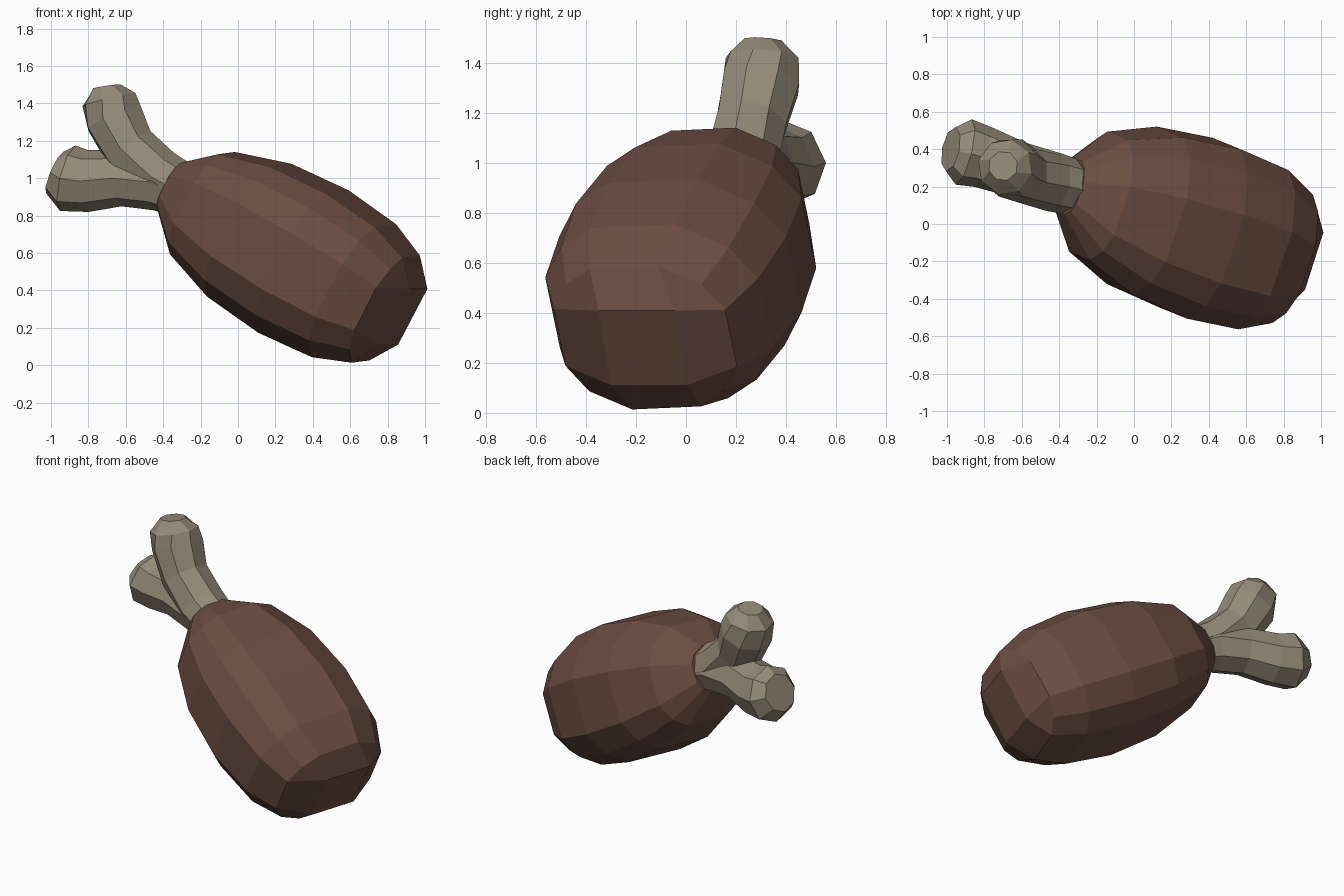
import bpy, bmesh, math
from mathutils import Vector

if "Cube" in bpy.data.objects:
    bpy.data.objects.remove(bpy.data.objects["Cube"])

def material(name, rgb):
    m = bpy.data.materials.new(name)
    m.diffuse_color = (*rgb, 1)
    m.use_nodes = True
    m.node_tree.nodes["Principled BSDF"].inputs["Base Color"].default_value = m.diffuse_color
    return m

def frame(d):
    """Sideways and upward directions of a cross-section facing along d."""
    s = d.cross(Vector((0, 0, 1))).normalized()
    return s, s.cross(d).normalized()

def loft(bm, stations, angles, full=0.0, skew=0.0):
    """Rings from (centre, direction, side radius, up radius), joined by quads.
    full and skew push the diagonals of the section outwards."""
    rings = []
    for c, d, rs, ru in stations:
        s, u = frame(d)
        ring = []
        for a in map(math.radians, angles):
            k = 1 + full * abs(math.sin(2 * a)) + skew * math.sin(2 * a)
            ring.append(bm.verts.new(c + s * rs * k * math.cos(a) + u * ru * k * math.sin(a)))
        rings.append(ring)
    n = len(angles)
    for a, b in zip(rings, rings[1:]):
        for i in range(n):
            bm.faces.new((a[i], a[(i + 1) % n], b[(i + 1) % n], b[i]))
    bm.faces.new(rings[0])
    return rings

def finish(bm, name, mat):
    bmesh.ops.recalc_face_normals(bm, faces=bm.faces[:])
    me = bpy.data.meshes.new(name)
    bm.to_mesh(me)
    bm.free()
    me.materials.append(mat)
    ob = bpy.data.objects.new(name, me)
    bpy.context.collection.objects.link(ob)
    return ob

# Meat: tapered twelve-sided body along a sloping axis
axis = Vector((1, -0.32, -0.578)).normalized()
def on_axis(x):
    return Vector((x, 0.09 - 0.32 * x, 0.757 - 0.578 * x))

profile = [(-0.35, 0.155, 0.15), (-0.19, 0.35, 0.32), (0.06, 0.46, 0.415),
           (0.35, 0.495, 0.445), (0.62, 0.465, 0.415), (0.79, 0.375, 0.335)]
bm = bmesh.new()
angles = [22, 43, 62, 106, 135, 158, 202, 223, 242, 286, 315, 338]
ring = loft(bm, [(on_axis(x), axis, rs, ru) for x, rs, ru in profile],
            angles, 0.05, 0.02)[-1]

# Meat end: three by three grid of faces
s, u = frame(axis)
c = on_axis(0.875) + u * 0.01 - s * 0.02
inner = [bm.verts.new(c + s * 0.16 * i + u * 0.17 * j)
         for i, j in ((1, 1), (-1, 1), (-1, -1), (1, -1))]
for q in range(4):
    bm.faces.new((ring[3 * q], ring[3 * q + 1], ring[3 * q + 2], inner[q]))
    bm.faces.new((ring[3 * q + 2], ring[(3 * q + 3) % 12], inner[(q + 1) % 4], inner[q]))
bm.faces.new(inner)
finish(bm, "meat", material("meat_brown", (0.15, 0.075, 0.055)))

# Bone: two knobbed branches growing from one shaft
bone_mat = material("bone_beige", (0.30, 0.26, 0.19))

def branch(name, path):
    pts = [Vector(p[:3]) for p in path]
    stations = []
    for i, p in enumerate(path):
        d = (pts[min(i + 1, len(pts) - 1)] - pts[max(i - 1, 0)]).normalized()
        stations.append((pts[i], d, p[3], p[3]))
    bm = bmesh.new()
    last = loft(bm, stations, [45 * i for i in range(8)])[-1]
    bm.faces.new(last)
    return finish(bm, name, bone_mat)

bone = branch("bone", [(-0.22, 0.17, 0.89, 0.14), (-0.43, 0.22, 1.01, 0.155),
                       (-0.58, 0.26, 1.16, 0.15), (-0.66, 0.30, 1.32, 0.165),
                       (-0.69, 0.305, 1.42, 0.15), (-0.70, 0.31, 1.49, 0.08)])
lower = branch("lower_branch", [(-0.23, 0.18, 0.90, 0.13), (-0.42, 0.225, 0.98, 0.155),
                                (-0.62, 0.29, 1.0, 0.15), (-0.80, 0.355, 0.985, 0.165),
                                (-0.91, 0.385, 1.0, 0.18), (-0.98, 0.40, 1.03, 0.12)])
mod = bone.modifiers.new("join", 'BOOLEAN')
mod.operation = 'UNION'
mod.solver = 'EXACT'
mod.object = lower
bpy.context.view_layer.objects.active = bone
bpy.ops.object.modifier_apply(modifier=mod.name)
bpy.data.objects.remove(lower)
